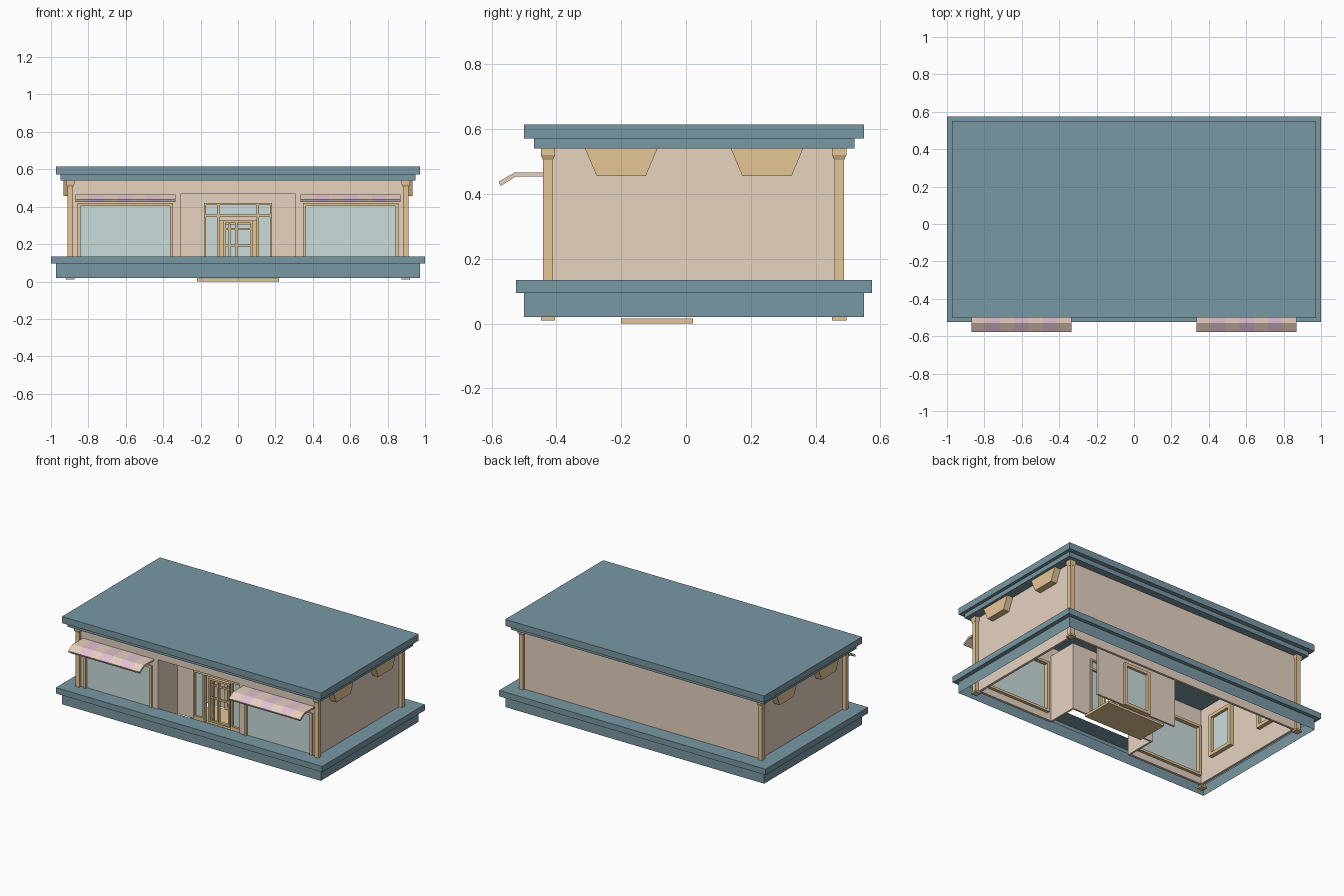
import bpy, bmesh, math

if "Cube" in bpy.data.objects:
    bpy.data.objects.remove(bpy.data.objects["Cube"])

def material(name, rgb):
    m = bpy.data.materials.new(name)
    lin = [((c / 255 + 0.055) / 1.055) ** 2.4 for c in rgb]
    m.diffuse_color = (*lin, 1)
    m.use_nodes = True
    m.node_tree.nodes["Principled BSDF"].inputs["Base Color"].default_value = m.diffuse_color
    return m

TEAL = material("teal_trim", (121, 152, 163))
WALL = material("beige_plaster", (230, 211, 192))
WOOD = material("tan_wood", (230, 198, 150))
GLASS = material("pale_glass", (203, 221, 220))
PINK = material("pink_stripe", (226, 192, 209))
CREAM = material("cream_stripe", (238, 214, 198))

def finish(name, bm, mats, recalc=True):
    if recalc:
        bmesh.ops.recalc_face_normals(bm, faces=bm.faces[:])
    me = bpy.data.meshes.new(name)
    bm.to_mesh(me)
    bm.free()
    for m in mats:
        me.materials.append(m)
    ob = bpy.data.objects.new(name, me)
    bpy.context.collection.objects.link(ob)
    return ob

def add_box(bm, x0, x1, y0, y1, z0, z1):
    r = bmesh.ops.create_cube(bm, size=1)
    for v in r["verts"]:
        v.co = (x0 + (v.co.x + .5) * (x1 - x0), y0 + (v.co.y + .5) * (y1 - y0),
                z0 + (v.co.z + .5) * (z1 - z0))

def boxes(name, mat, items):
    bm = bmesh.new()
    for b in items:
        add_box(bm, *b)
    return finish(name, bm, [mat])

def sides(x0, x1, *rest):
    """A box and its mirror image across x = 0."""
    return [(x0, x1, *rest), (-x1, -x0, *rest)]

def prism(bm, pts, axis_from, axis_to):
    """Extrude a (y, z) outline along x; returns the new faces."""
    a = [bm.verts.new((axis_from, y, z)) for y, z in pts]
    b = [bm.verts.new((axis_to, y, z)) for y, z in pts]
    n = len(pts)
    return [bm.faces.new(a), bm.faces.new(b[::-1])] + [
        bm.faces.new((a[i], b[i], b[(i + 1) % n], a[(i + 1) % n])) for i in range(n)]

# Hollow two-step base: an open shell, stepping out then in to the walls
bm = bmesh.new()
steps = [(.972, -.5, .55, .02), (.972, -.5, .55, .095), (1.0, -.525, .575, .095),
         (1.0, -.525, .575, .135), (.88, -.412, .462, .135)]
loops = [[bm.verts.new(p) for p in ((-x, a, z), (x, a, z), (x, b, z), (-x, b, z))]
         for x, a, b, z in steps]
for p, q in zip(loops, loops[1:]):
    for i in range(4):
        j = (i + 1) % 4
        bm.faces.new((p[i], p[j], q[j], q[i]))
finish("base_plinth", bm, [TEAL], recalc=False)

# Two-step flat roof
boxes("roof_lower", TEAL, [(-.95, .95, -.47, .52, .54, .571)])
boxes("roof_upper", TEAL, [(-.972, .972, -.5, .55, .571, .615)])

# Outer walls, with openings for display windows and the entrance
F0, F1 = -.422, -.405
boxes("side_and_back_walls", WALL,
      sides(.872, .888, F0, .47, .025, .54) + [(-.872, .872, .454, .47, .025, .54)])
boxes("front_wall", WALL,
      sides(.305, .355, F0, F1, .025, .54) + sides(.85, .872, F0, F1, .025, .54)
      + sides(.355, .85, F0, F1, .025, .08) + sides(.355, .85, F0, F1, .415, .54)
      + [(-.305, .305, F0, F1, .47, .54)])

# Recessed entrance: cheeks, ceiling, back wall around the door, inner partition
boxes("entrance_recess", WALL,
      sides(.305, .317, F1, -.2, .025, .482) + [(-.305, .305, F1, -.2, .47, .482)]
      + sides(.18, .305, -.212, -.2, .025, .47) + [(-.18, .18, -.212, -.2, .42, .47)])
boxes("inner_partition", WALL,
      sides(.1, .305, .01, .022, .03, .54) + [(-.1, .1, .01, .022, .32, .54)])
boxes("entrance_floor", WOOD, [(-.22, .22, -.2, .022, 0, .016)])

def frame(x0, x1, y0, y1, z0, z1, t):
    return [(x0, x0 + t, y0, y1, z0, z1), (x1 - t, x1, y0, y1, z0, z1),
            (x0 + t, x1 - t, y0, y1, z0, z0 + t), (x0 + t, x1 - t, y0, y1, z1 - t, z1)]

# Display windows
for s, side in ((1, "right"), (-1, "left")):
    a, b = sorted((s * .348, s * .857))
    boxes(side + "_window_frame", WOOD, frame(a, b, -.432, -.385, .07, .42, .016))
    boxes(side + "_window_glass", GLASS, [(a + .015, b - .015, -.417, -.411, .085, .405)])

# Door surround with sidelights and transom
D0, D1 = -.222, -.19
boxes("door_surround", WOOD,
      sides(.17, .181, D0, D1, .02, .42) + sides(.1, .112, D0, D1, .02, .42)
      + [(-.17, .17, D0, D1, .409, .42), (-.17, .17, D0, D1, .345, .358)]
      + sides(.112, .17, D0, D1, .02, .05))
boxes("door_surround_glass", GLASS,
      sides(.112, .17, -.209, -.203, .05, .345) + [(-.17, .17, -.209, -.203, .358, .409)])

# Glazing bars of the entrance doors
boxes("door_bars", WOOD, frame(-.08, .08, -.205, -.185, .03, .325, .012)
      + [(-.014, -.002, -.205, -.187, .04, .315), (-.05, -.04, -.203, -.187, .04, .31),
         (-.068, .068, -.2, -.188, .275, .287), (-.068, .068, -.2, -.188, .187, .199)])

# Glazed inner door in the partition
boxes("inner_door_frame", WOOD, frame(-.1, .1, 0, .035, .03, .325, .02))
boxes("inner_door_glass", GLASS, [(-.085, .085, .014, .019, .045, .31)])

# Windows on the inside of the side walls
inside, panes = [], []
for yc in (-.2, .25):
    for b in frame(yc - .1, yc + .1, 0, 0, .16, .45, .022):
        inside += sides(.845, .874, b[0], b[1], b[4], b[5])
    panes += sides(.864, .8735, yc - .08, yc + .08, .18, .43)
boxes("side_window_frames", WOOD, inside)
boxes("side_window_glass", GLASS, panes)

# Corner posts with flared capitals
posts = bmesh.new()
for x in (-.897, .897):
    for y in (-.426, .473):
        add_box(posts, x - .015, x + .015, y - .015, y + .015, .02, .51)
        add_box(posts, x - .022, x + .022, y - .022, y + .022, .01, .022)
        n = len(posts.verts)
        add_box(posts, x - .022, x + .022, y - .022, y + .022, .505, .52)
        posts.verts.ensure_lookup_table()
        for v in posts.verts[n:]:
            if v.co.z < .51:
                v.co.x = x + (v.co.x - x) * .7
                v.co.y = y + (v.co.y - y) * .7
        add_box(posts, x - .022, x + .022, y - .022, y + .022, .52, .541)
finish("corner_posts", posts, [WOOD])

# Tapered hoods under the eaves on both sides
hoods = bmesh.new()
for s in (1, -1):
    for yc in (-.2, .25):
        prism(hoods, [(yc - .112, .541), (yc + .112, .541), (yc + .076, .456), (yc - .076, .456)],
              s * .885, s * .932)
finish("side_hoods", hoods, [WOOD])

# Striped awnings
profile = [(-.42, .466), (-.53, .466), (-.578, .438), (-.572, .425), (-.526, .454), (-.42, .454)]
N = 7
for s, side in ((1, "right"), (-1, "left")):
    bm = bmesh.new()
    w = (.87 - .335) / N
    for i in range(N):
        x = .335 + i * w
        for f in prism(bm, profile, s * x, s * (x + w)):
            f.material_index = i % 2
    finish(side + "_awning", bm, [CREAM, PINK])
